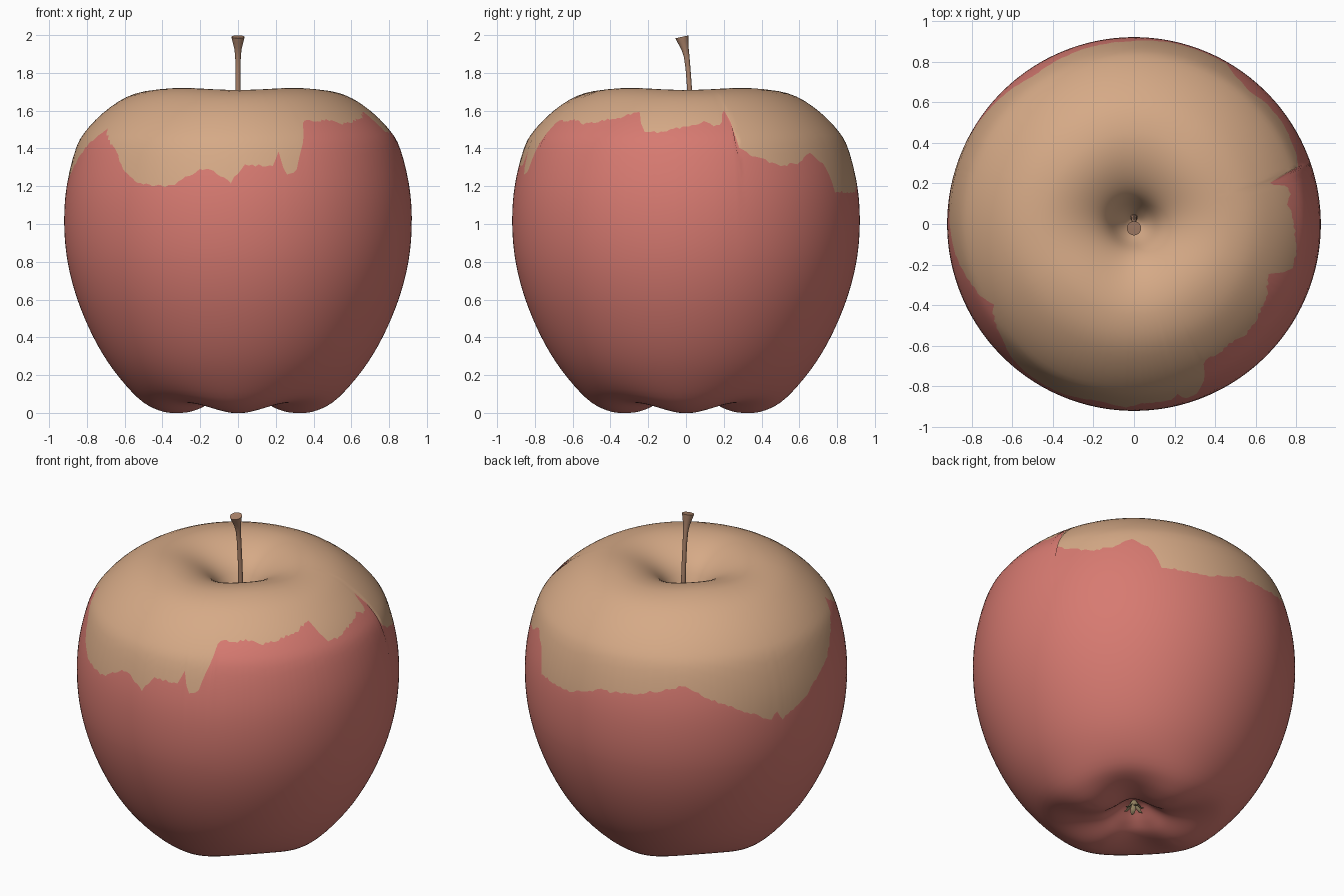
import bpy, bmesh, math, random

if "Cube" in bpy.data.objects:
    bpy.data.objects.remove(bpy.data.objects["Cube"])
random.seed(4)


def material(name, rgb):
    m = bpy.data.materials.new(name)
    m.diffuse_color = (*rgb, 1)
    m.use_nodes = True
    m.node_tree.nodes["Principled BSDF"].inputs["Base Color"].default_value = m.diffuse_color
    return m


red = material("red_skin", (0.68, 0.195, 0.165))
tan = material("tan_skin", (0.67, 0.40, 0.24))
brown = material("stem_brown", (0.42, 0.235, 0.15))
olive = material("dry_olive", (0.36, 0.28, 0.15))


def finish(name, bm, mats, angle=60):
    bmesh.ops.recalc_face_normals(bm, faces=bm.faces)
    me = bpy.data.meshes.new(name)
    bm.to_mesh(me)
    bm.free()
    ob = bpy.data.objects.new(name, me)
    bpy.context.collection.objects.link(ob)
    for m in mats:
        me.materials.append(m)
    bpy.ops.object.select_all(action='DESELECT')
    ob.select_set(True)
    bpy.context.view_layer.objects.active = ob
    bpy.ops.object.shade_smooth_by_angle(angle=math.radians(angle))
    return ob


# apple profile (radius, height), from the bottom dimple up into the stem cavity
P = [(0, .15), (.06, .135), (.13, .08), (.2, .04), (.3, .024), (.42, .036), (.53, .09),
     (.66, .23), (.765, .40), (.85, .60), (.902, .8), (.92, 1.0), (.907, 1.2), (.858, 1.4),
     (.80, 1.5), (.70, 1.6), (.58, 1.678), (.45, 1.713), (.33, 1.705), (.22, 1.66),
     (.14, 1.59), (.08, 1.48), (.03, 1.41), (0, 1.40)]


def profile(s):
    i = min(int(s), len(P) - 2)
    t = s - i
    a, b, c, d = (P[max(0, min(len(P) - 1, i + k))] for k in (-1, 0, 1, 2))
    return [.5 * (2 * b[k] + (c[k] - a[k]) * t + (2 * a[k] - 5 * b[k] + 4 * c[k] - d[k]) * t * t
                  + (3 * b[k] - a[k] - 3 * c[k] + d[k]) * t ** 3) for k in (0, 1)]


def param_at(z):
    lo, hi = 10, 17
    for _ in range(30):
        mid = (lo + hi) / 2
        lo, hi = (mid, hi) if profile(mid)[1] < z else (lo, mid)
    return lo


# height of the ragged colour border by angle (degrees)
E = [(0, 1.52), (7, 1.54), (11, 1.52), (14, 1.53), (16, 1.61), (17.5, 1.60), (19, 1.40),
     (24, 1.36), (34, 1.31), (43, 1.32), (49, 1.38), (57, 1.30), (60, 1.17), (77, 1.165),
     (92, 1.24), (104, 1.25), (115, 1.29), (125, 1.325), (134, 1.24), (145, 1.16), (157, 1.065),
     (159, 1.11), (162, 1.05), (171, 1.11), (179, 1.19), (189, 1.27), (200, 1.41), (210, 1.5),
     (222, 1.38), (228, 1.27), (236, 1.21), (247, 1.2), (251, 1.24), (259, 1.30), (267.5, 1.22),
     (272, 1.31), (282, 1.31), (284.5, 1.38), (286, 1.27), (290, 1.27), (293, 1.4), (297, 1.55),
     (302, 1.54), (309, 1.55), (315, 1.53), (331, 1.56), (340, 1.60), (344, 1.48), (353, 1.49),
     (360, 1.52)]


def border(deg):
    for (a, za), (b, zb) in zip(E, E[1:]):
        if a <= deg <= b:
            return za + (zb - za) * (deg - a) / (b - a)


# apple body: one grid whose rows bend to follow the colour border
N, M = 300, 92
LO, HI, RB = 40, 68, 54     # rows 40..68 cover s = 10..17, row 54 is the border
bm = bmesh.new()
rows = [[] for _ in range(M - 1)]
for c in range(N):
    th = 2 * math.pi * c / N
    sb = param_at(border(360 * c / N) + random.uniform(-.008, .008))
    for j in range(1, M):
        if j <= LO:
            s = j / 4
        elif j <= RB:
            s = 10 + (sb - 10) * (j - LO) / (RB - LO)
        elif j <= HI:
            s = sb + (17 - sb) * (j - RB) / (HI - RB)
        else:
            s = j / 4
        r, z = profile(s)
        amp = (.026 if z < .9 else .006) * math.exp(-((r - .34) / .2) ** 2) * min(1, r / .12)
        z -= amp * math.cos(4 * th)
        rows[j - 1].append(bm.verts.new((r * math.cos(th), r * math.sin(th), max(z, 0))))
bottom = bm.verts.new((0, 0, .15))
top = bm.verts.new((0, 0, 1.40))
for c in range(N):
    d = (c + 1) % N
    bm.faces.new((bottom, rows[0][d], rows[0][c]))
    f = bm.faces.new((top, rows[-1][c], rows[-1][d]))
    f.material_index = 1
    for j in range(M - 2):
        f = bm.faces.new((rows[j][c], rows[j][d], rows[j + 1][d], rows[j + 1][c]))
        f.material_index = 1 if j + 1 >= RB else 0
finish("apple_body", bm, [red, tan], 80)

# stem: thin tube (y, z, radius, tilt) flaring to a slanted cap
bm = bmesh.new()
S = [(.032, 1.38, .018, 0), (.027, 1.55, .014, 0), (.02, 1.70, .013, 0), (.011, 1.82, .013, .05),
     (.003, 1.89, .015, .1), (-.006, 1.93, .02, .15), (-.015, 1.965, .029, .2),
     (-.021, 1.991, .035, .22)]
rings = [[bm.verts.new((r * math.cos(a), y + r * math.sin(a), z + t * r * math.sin(a)))
          for a in (2 * math.pi * k / 20 for k in range(20))] for y, z, r, t in S]
for p, q in zip(rings, rings[1:]):
    for k in range(20):
        m = (k + 1) % 20
        bm.faces.new((p[k], p[m], q[m], q[k]))
bm.faces.new(rings[0])
bm.faces.new(rings[-1])
finish("stem", bm, [brown], 40)

# dried blossom end: a ring of small curled leaflets in the bottom dimple
bm = bmesh.new()
for k in range(6):
    a = 2 * math.pi * k / 6
    ca, sa = math.cos(a), math.sin(a)
    prev = None
    for rad, z, w in [(.008, .152, .010), (.025, .118, .016), (.045, .095, .011), (.062, .092, .002)]:
        ring = [bm.verts.new((rad * ca - u * sa, rad * sa + u * ca, z + v))
                for u, v in ((-w, 0), (0, w * .6), (w, 0), (0, -w * .6))]
        if prev:
            for i in range(4):
                n = (i + 1) % 4
                bm.faces.new((prev[i], prev[n], ring[n], ring[i]))
        else:
            bm.faces.new(ring)
        prev = ring
    bm.faces.new(prev)
finish("blossom_end", bm, [olive], 50)
